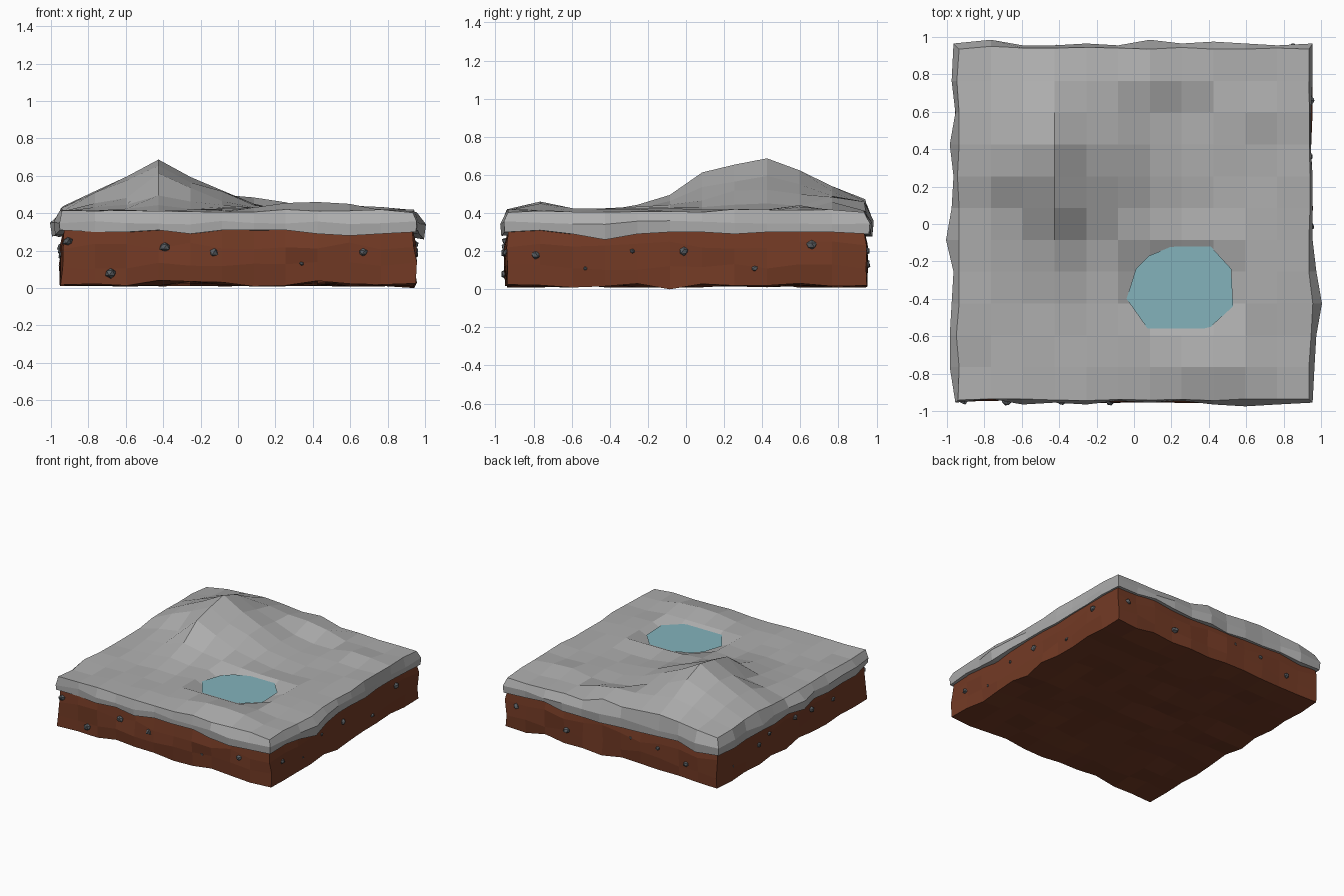
import bpy, bmesh, math, random
from mathutils import Vector

random.seed(7)
if "Cube" in bpy.data.objects:
    bpy.data.objects.remove(bpy.data.objects["Cube"], do_unlink=True)

N = 11            # cells along each side
STEP = 0.17       # cell size


def material(name, rgb):
    m = bpy.data.materials.new(name)
    m.use_nodes = True
    m.diffuse_color = (*rgb, 1)
    bsdf = m.node_tree.nodes["Principled BSDF"]
    bsdf.inputs["Base Color"].default_value = (*rgb, 1)
    bsdf.inputs["Roughness"].default_value = 0.9
    return m


GREY = material("pale grey rock", (0.42, 0.42, 0.42))
SOIL = material("red brown soil", (0.17, 0.042, 0.018))
WATER = material("pond blue", (0.23, 0.45, 0.50))
STONE = material("dark grey pebble", (0.11, 0.12, 0.13))


def finish(bm, name, mat):
    bmesh.ops.recalc_face_normals(bm, faces=bm.faces)
    mesh = bpy.data.meshes.new(name)
    bm.to_mesh(mesh)
    bm.free()
    mesh.materials.append(mat)
    ob = bpy.data.objects.new(name, mesh)
    bpy.context.collection.objects.link(ob)
    return ob


def lattice_slab(name, levels, place, mat):
    """Closed box of grid cells; place(i, j, k) gives each surface point."""
    bm = bmesh.new()
    cache = {}

    def v(i, j, k):
        if (i, j, k) not in cache:
            cache[i, j, k] = bm.verts.new(place(i, j, k))
        return cache[i, j, k]

    for a in range(N):
        for b in range(N):
            for k in (0, levels):
                bm.faces.new([v(a, b, k), v(a + 1, b, k), v(a + 1, b + 1, k), v(a, b + 1, k)])
        for k in range(levels):
            for e in (0, N):
                bm.faces.new([v(a, e, k), v(a + 1, e, k), v(a + 1, e, k + 1), v(a, e, k + 1)])
                bm.faces.new([v(e, a, k), v(e, a + 1, k), v(e, a + 1, k + 1), v(e, a, k + 1)])
    return finish(bm, name, mat)


def grid(i):
    return (i - N / 2) * STEP


# Hill profile across x and along y, as fractions of its height
HILL_X = [.08, .4, .7, 1, .68, .42, .12, 0, 0, 0, 0, 0]
HILL_Y = [0, 0, 0, 0, .1, .22, .4, .86, 1, .78, .5, .25]
# Small rises: (column, row) -> extra height
RISES = {(7, 1): .05, (8, 1): .04, (6, 1): .025, (9, 1): .03,
         (5, 10): .03, (6, 10): .05, (7, 10): .04, (6, 11): .03,
         (9, 9): .02, (10, 9): .025, (3, 6): .1, (4, 6): .05, (3, 5): .02}


def ground_height(i, j):
    if 6 <= i <= 8 and 3 <= j <= 4:
        return 0.35                       # pond bed
    if 5 <= i <= 9 and 2 <= j <= 5:
        return 0.425 + 0.2 * HILL_X[i] * HILL_Y[j]  # pond rim
    z = 0.412 + 0.275 * HILL_X[i] * HILL_Y[j] + RISES.get((i, j), 0)
    return z + (0 if (i, j) == (3, 8) else random.uniform(-.01, .01))


# Overhang of the rock on each side, in hundredths beyond 0.93
LEFT = [2, 5, 5, 4, 3, 7, 4, 3, 5, 2, 4, 3]
RIGHT = [2, 3, 4, 7, 4, 2, 2, 2, 1, 1, 2, 2]
FRONT = [2, 0, 3, 2, 3, 1, 2, 1, 3, 4, 3, 2]
BACK = [3, 5, 2, 2, 3, 2, 5, 3, 4, 3, 2, 3]
# Lower lip of the rock on front and right, in hundredths
LIP_FRONT = [31, 30, 30, 31, 29, 31, 31, 31, 29, 28, 29, 30]
LIP_RIGHT = [30, 31, 29, 26, 29, 30, 30, 29, 30, 30, 30, 29]


def rock_point(i, j, k):
    x, y = grid(i), grid(j)
    if k < 2 or random.random() < .5:
        out = .01 if k else .0085
        if k == 2:
            out = .003
        if i == 0:
            x -= LEFT[j] * out
        if i == N:
            x += RIGHT[j] * out
        if j == 0:
            y -= FRONT[i] * out
        if j == N:
            y += BACK[i] * out
    if k == 2:
        return x, y, ground_height(i, j)
    if k == 1:
        return x, y, 0.35 + random.uniform(-.01, .01)
    if j == 0:
        z = LIP_FRONT[i] / 100
    elif i == N:
        z = LIP_RIGHT[j] / 100
    elif i == 0 or j == N:
        z = 0.3 + random.uniform(-.03, .015)
    else:
        z = 0.3
    return x, y, z


lattice_slab("rock_top", 2, rock_point, GREY)


# Soil block with rough walls and a wavy underside
def soil_point(i, j, k):
    p = Vector((grid(i), grid(j), (0, .12, .23, .325)[k]))
    if k == 3:
        p.x *= .995
        p.y *= .995
        return p
    for axis, n in ((0, i), (1, j)):
        if n in (0, N):
            p[axis] += math.copysign(random.uniform(-.015, .022), p[axis])
    if k == 0:
        p.z = 0 if (i, j) == (N, 5) else random.uniform(.008, .042)
    else:
        p.z += random.uniform(-.025, .025)
    return p


lattice_slab("soil_block", 3, soil_point, SOIL)

# Pond surface
bm = bmesh.new()
outline = [(-.04, -.4), (.01, -.24), (.08, -.17), (.25, -.1), (.41, -.12), (.52, -.24),
           (.53, -.44), (.41, -.55), (.25, -.59), (.08, -.57)]
bm.faces.new([bm.verts.new((x, y, .409)) for x, y in outline])
finish(bm, "pond_water", WATER)


# Pebbles set in the soil walls: (position along wall, height, radius)
PEBBLES = {
    "front": [(-.39, .22, .03), (-.13, .19, .03), (-.68, .08, .03), (.34, .13, .014), (.67, .19, .025), (-.91, .25, .028)],
    "right": [(-.79, .18, .026), (-.53, .11, .015), (-.28, .2, .016), (-.01, .2, .026), (.36, .11, .018), (.66, .23, .028)],
    "back": [(.85, .2, .025), (.4, .13, .03), (-.17, .22, .02), (-.41, .2, .022), (-.66, .14, .025)],
    "left": [(.76, .13, .022), (.42, .17, .025), (.29, .21, .02), (-.03, .22, .028), (-.25, .2, .025), (-.52, .18, .022)],
}
WALL = 0.94
for side, stones in PEBBLES.items():
    bm = bmesh.new()
    for along, z, r in stones:
        centre = Vector({"front": (along, -WALL, z), "back": (along, WALL, z),
                         "right": (WALL, along, z), "left": (-WALL, along, z)}[side])
        ball = bmesh.ops.create_icosphere(bm, subdivisions=1, radius=r)["verts"]
        for v in ball:
            v.co *= random.uniform(.8, 1.15)
            v.co.z *= .9
            v.co += centre
    finish(bm, side + "_pebbles", STONE)
